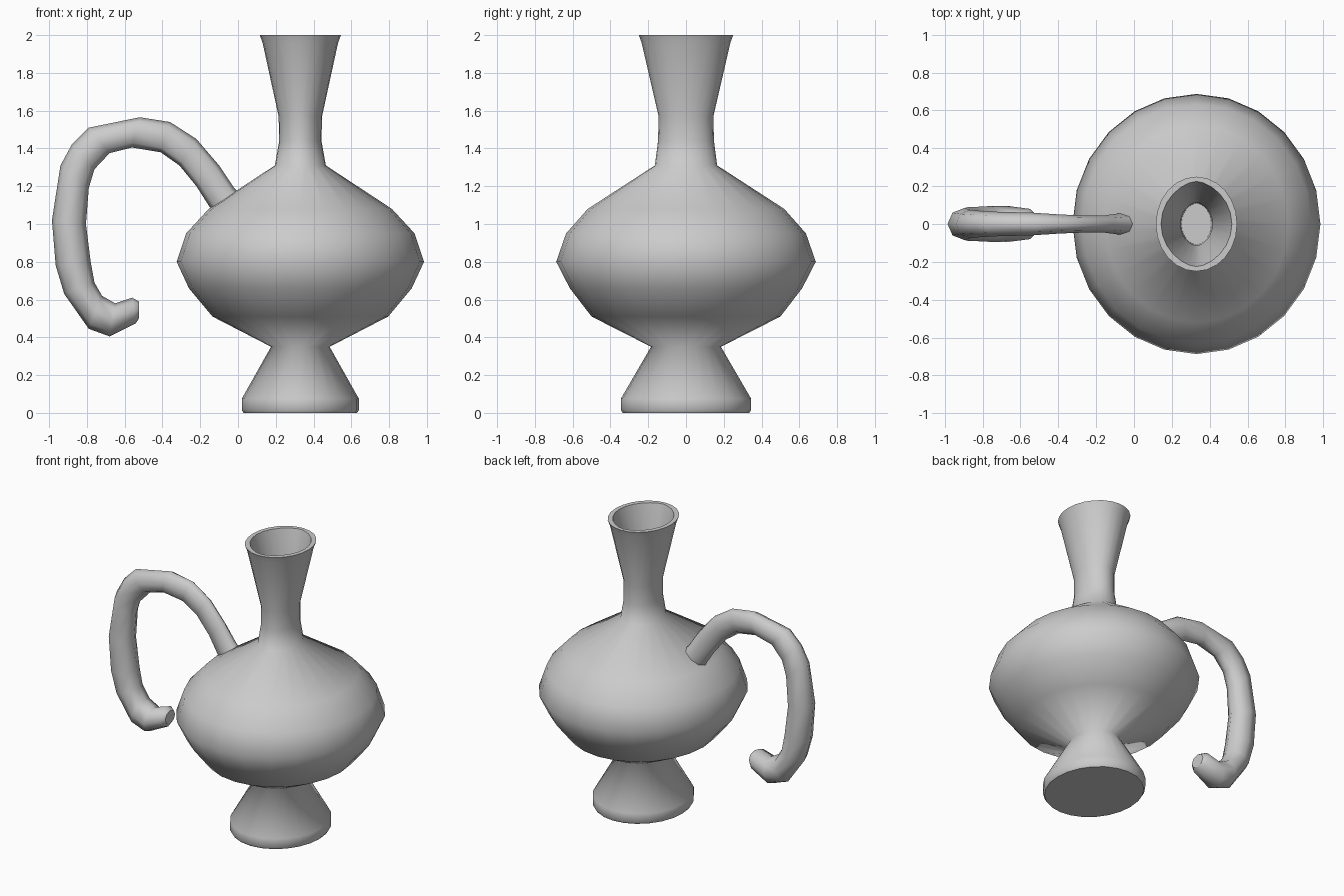
import bpy
import bmesh
from math import cos, sin, pi, copysign

cube = bpy.data.objects.get("Cube")
if cube:
    bpy.data.objects.remove(cube, do_unlink=True)

clay = bpy.data.materials.new("grey clay")
clay.use_nodes = True
GREY = (0.6, 0.6, 0.6, 1)
clay.diffuse_color = GREY
clay.node_tree.nodes["Principled BSDF"].inputs["Base Color"].default_value = GREY


def loft(name, rings, flat_bands=()):
    """Skin a list of equal rings, cap both ends, smooth all but the flat bands and caps."""
    bm = bmesh.new()
    loops = [[bm.verts.new(p) for p in ring] for ring in rings]
    n = len(loops[0])
    for band, (a, b) in enumerate(zip(loops, loops[1:])):
        for i in range(n):
            j = (i + 1) % n
            face = bm.faces.new((a[i], a[j], b[j], b[i]))
            face.smooth = band not in flat_bands
    bm.faces.new(loops[0][::-1])
    bm.faces.new(loops[-1])
    bmesh.ops.recalc_face_normals(bm, faces=bm.faces)
    mesh = bpy.data.meshes.new(name)
    bm.to_mesh(mesh)
    bm.free()
    mesh.materials.append(clay)
    obj = bpy.data.objects.new(name, mesh)
    bpy.context.collection.objects.link(obj)
    return obj


def oval(z, rx, ry, point=0.0, n=24):
    """Oval ring around the vessel axis; point > 0 pinches it towards front and back."""
    ring = []
    for i in range(n):
        c, s = cos(2 * pi * i / n), sin(2 * pi * i / n)
        ring.append((0.33 + rx * copysign(abs(c) ** (1 + point), c), ry * s, z))
    return ring


# Vessel: foot, belly, neck and rim as (height, half width, half depth)
outside = [
    (0, 0.30, 0.335), (0.015, 0.31, 0.345), (0.075, 0.31, 0.345),
    (0.35, 0.155, 0.185),
    (0.51, 0.465, 0.50), (0.66, 0.59, 0.615), (0.80, 0.655, 0.687),
    (0.95, 0.605, 0.635), (1.08, 0.485, 0.52),
    (1.31, 0.135, 0.165), (1.44, 0.112, 0.148), (1.57, 0.115, 0.145),
    (1.96, 0.20, 0.235), (2.0, 0.215, 0.25),
]
# Hollow of the neck
inside = [(2.0, 0.187, 0.225), (1.57, 0.085, 0.115), (1.35, 0.08, 0.11)]
rings = [oval(*r) for r in outside] + [oval(*r, point=0.2) for r in inside]
loft("vessel", rings, flat_bands=(len(outside) - 1,))

# Handle sections: outer x, z, inner x, z, half thickness
sections = [
    (0.10, 1.08, -0.03, 0.98, 0.06),
    (-0.02, 1.19, -0.15, 1.09, 0.055),
    (-0.10, 1.31, -0.22, 1.20, 0.045),
    (-0.22, 1.45, -0.31, 1.31, 0.045),
    (-0.36, 1.54, -0.41, 1.38, 0.05),
    (-0.52, 1.565, -0.56, 1.405, 0.06),
    (-0.79, 1.51, -0.68, 1.375, 0.065),
    (-0.88, 1.42, -0.76, 1.29, 0.07),
    (-0.94, 1.31, -0.79, 1.19, 0.075),
    (-0.985, 1.02, -0.805, 1.0, 0.085),
    (-0.965, 0.78, -0.78, 0.80, 0.09),
    (-0.92, 0.63, -0.76, 0.69, 0.09),
    (-0.79, 0.445, -0.72, 0.62, 0.095),
    (-0.68, 0.405, -0.65, 0.58, 0.095),
    (-0.54, 0.475, -0.56, 0.61, 0.08),
    (-0.525, 0.50, -0.525, 0.59, 0.055),
]


def handle_ring(ox, oz, ix, iz, thick, n=8):
    ring = []
    for i in range(n):
        t = (1 + cos(2 * pi * i / n)) / 2
        ring.append((ix + (ox - ix) * t, thick * sin(2 * pi * i / n), iz + (oz - iz) * t))
    return ring


loft("handle", [handle_ring(*s) for s in sections])
